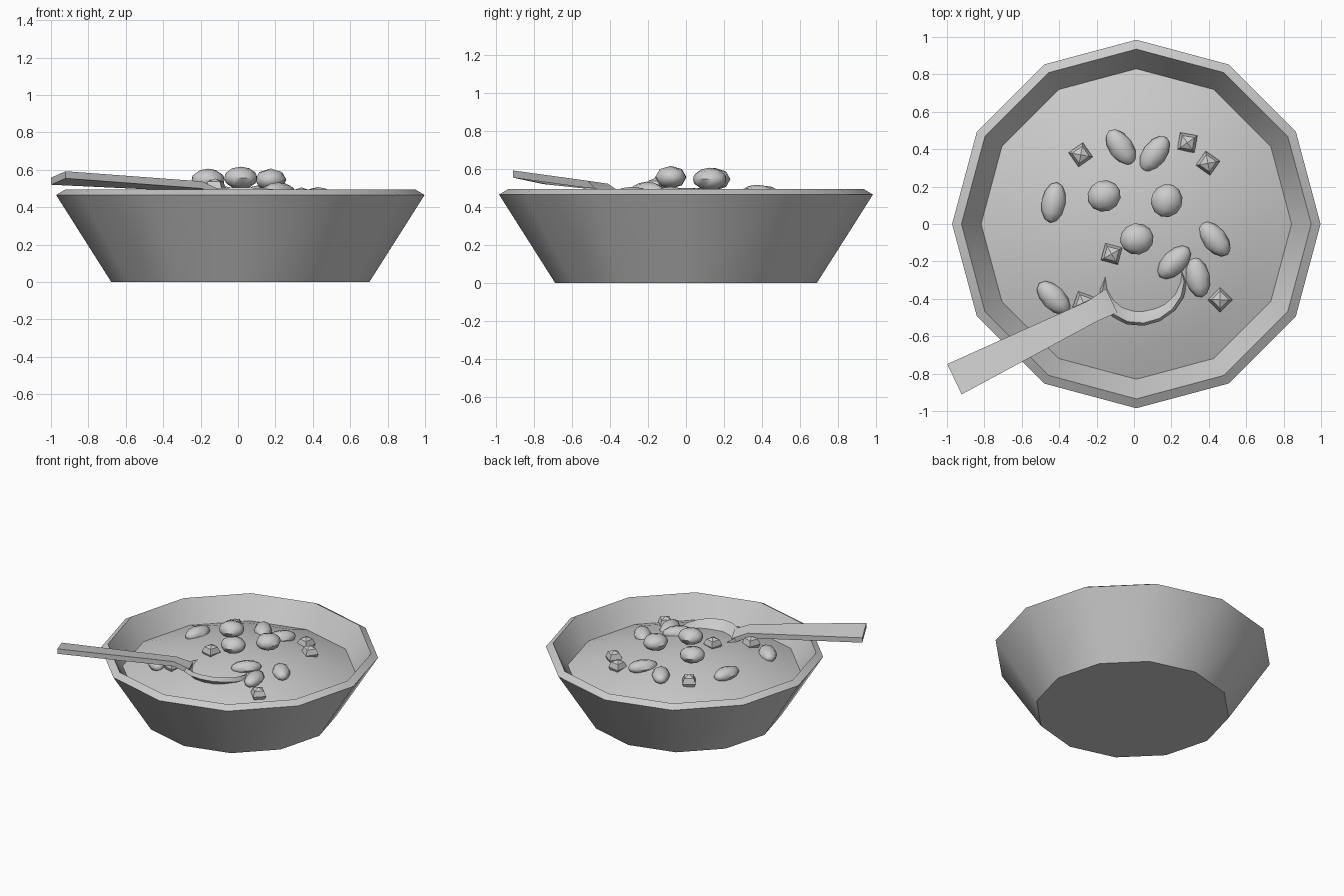
import bpy, bmesh, math
from mathutils import Vector, Matrix

cube = bpy.data.objects.get("Cube")
if cube:
    bpy.data.objects.remove(cube, do_unlink=True)

grey = bpy.data.materials.new("plain grey")
grey.use_nodes = True
tone = (0.6, 0.6, 0.6, 1)
grey.diffuse_color = tone
grey.node_tree.nodes["Principled BSDF"].inputs["Base Color"].default_value = tone


def finish(bm, name, angle=35):
    bmesh.ops.recalc_face_normals(bm, faces=bm.faces)
    mesh = bpy.data.meshes.new(name)
    bm.to_mesh(mesh)
    bm.free()
    mesh.materials.append(grey)
    ob = bpy.data.objects.new(name, mesh)
    bpy.context.collection.objects.link(ob)
    bpy.ops.object.select_all(action='DESELECT')
    ob.select_set(True)
    bpy.context.view_layer.objects.active = ob
    bpy.ops.object.shade_smooth_by_angle(angle=math.radians(angle))
    return ob


def bridge(bm, rings):
    """Join consecutive closed vertex rings with quads."""
    for a, b in zip(rings, rings[1:]):
        for i in range(len(a)):
            j = (i + 1) % len(a)
            bm.faces.new((a[i], a[j], b[j], b[i]))


def lathe(profile, sides, cap_first=True, cap_last=True):
    bm = bmesh.new()
    rings = []
    for r, z in profile:
        turn = [math.tau * i / sides for i in range(sides)]
        rings.append([bm.verts.new((r * math.cos(t), r * math.sin(t), z)) for t in turn])
    bridge(bm, rings)
    if cap_first:
        bm.faces.new(rings[0])
    if cap_last:
        bm.faces.new(rings[-1])
    return bm


def soup_height(x, y):
    return 0.5 - 0.25 * (x * x + y * y)


# Bowl with bevelled rim and inner wall
BOWL_X = 0.0125
bm = lathe([(0.69, 0), (0.985, 0.465), (0.935, 0.495), (0.83, 0.325), (0.66, 0.05)], 12)
bm.transform(Matrix.Translation((BOWL_X, 0, 0)))
finish(bm, "bowl")

# Domed soup surface
dome = [(0.83 * k, soup_height(0.83 * k, 0)) for k in (1, 0.8, 0.6, 0.4, 0.2, 0.02)]
bm = lathe(dome, 12, cap_first=False)
bm.transform(Matrix.Translation((BOWL_X, 0, 0)))
finish(bm, "soup")


# Floating pieces, each resting on the soup
def piece(name, x, y, lift, size, degrees, segments, rings, lying=False):
    bm = bmesh.new()
    bmesh.ops.create_uvsphere(bm, u_segments=segments, v_segments=rings, radius=1)
    if lying:
        bm.transform(Matrix.Rotation(math.pi / 2, 4, 'Y'))
    bm.transform(Matrix.Diagonal((*size, 1)))
    bm.transform(Matrix.Rotation(math.radians(degrees), 4, 'Z'))
    bm.transform(Matrix.Translation((x, y, soup_height(x, y) + lift)))
    finish(bm, name, 50 if segments > 4 else 30)


for i, (x, y, turn) in enumerate([
        (-0.07, 0.41, -55), (0.11, 0.375, 55), (-0.43, 0.115, 80), (0.43, -0.08, -50),
        (0.215, -0.205, 45), (0.34, -0.285, -78), (-0.43, -0.395, -45)]):
    piece(f"long_bean_{i + 1}", x, y, 0.005, (0.11, 0.064, 0.05), turn, 8, 6, True)

for i, (x, y, turn) in enumerate([(-0.16, 0.15, 20), (0.175, 0.125, 70), (0.015, -0.08, 10)]):
    piece(f"round_bean_{i + 1}", x, y, 0.058, (0.09, 0.084, 0.06), turn, 8, 6, True)

for i, (x, y, turn) in enumerate([
        (-0.285, 0.37, -10), (0.285, 0.435, 35), (0.395, 0.325, 10),
        (-0.12, -0.16, 30), (-0.27, -0.42, 25), (0.46, -0.405, 0)]):
    piece(f"diced_chunk_{i + 1}", x, y, 0.008, (0.066, 0.066, 0.055), turn, 4, 4)

# Spoon axes: along runs towards the tip, across towards the front
along, across = Vector((0.9, 0.43, 0)), Vector((0.43, -0.9, 0))

# Spoon scoop, a tilted oval shell partly sunk in the soup
bm = lathe([(0.02, -0.08), (0.4, -0.072), (0.7, -0.05), (0.93, 0),
            (1, -0.03), (0.65, -0.09), (0.02, -0.11)], 16)
for v in bm.verts:
    u, w = v.co.x * 0.24, v.co.y * 0.21
    v.co = Vector((0.05, -0.33, 0.478 + v.co.z + 0.12 * w - 0.065 * u)) + along * u + across * w
finish(bm, "spoon_scoop")

# Spoon handle and neck: centre, half width, sideways roll
bm = bmesh.new()
rings = []
for x, y, z, half, roll in [(-0.96, -0.83, 0.575, 0.09, 0.017),
                            (-0.22, -0.465, 0.53, 0.06, 0.008),
                            (-0.12, -0.41, 0.485, 0.07, 0.006)]:
    ring = []
    for side, drop in ((-1, 0), (1, 0), (1, 0.038), (-1, 0.038)):
        ring.append(bm.verts.new(Vector((x, y, z + side * roll - drop)) + across * half * side))
    rings.append(ring)
bridge(bm, rings)
bm.faces.new(rings[0])
bm.faces.new(rings[-1])
finish(bm, "spoon_handle", 30)
